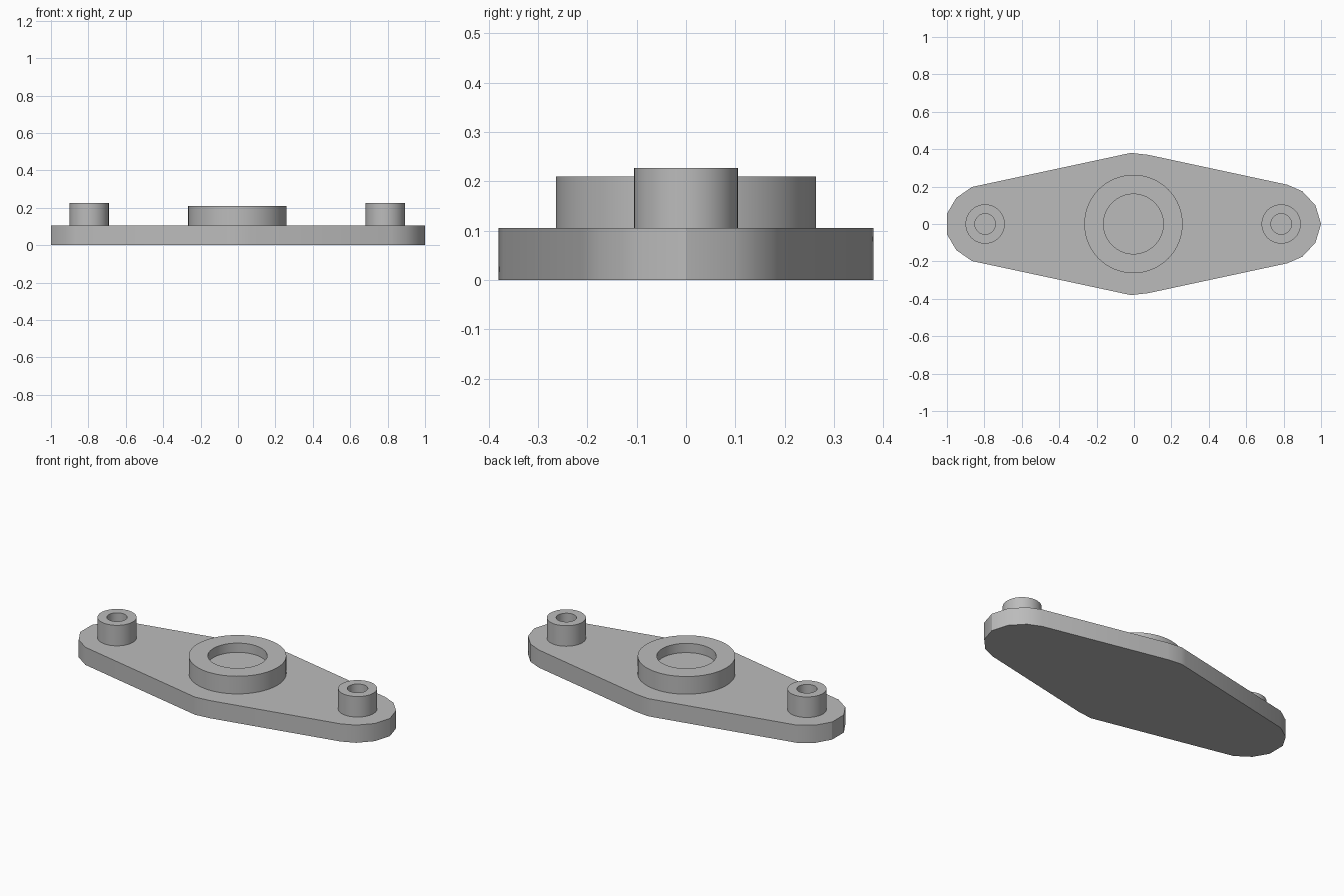
import bpy
import bmesh
from math import pi, radians
from mathutils import Matrix, Vector

cube = bpy.data.objects.get("Cube")
if cube:
    bpy.data.objects.remove(cube, do_unlink=True)

PLATE_TOP = 0.105

grey = bpy.data.materials.new("plain grey")
grey.use_nodes = True
colour = (0.5, 0.5, 0.5, 1)
grey.diffuse_color = colour
grey.node_tree.nodes["Principled BSDF"].inputs["Base Color"].default_value = colour


def finish(name, bm, location=(0, 0, 0)):
    """Turn a bmesh into a smooth shaded object with sharp edges kept."""
    bmesh.ops.recalc_face_normals(bm, faces=bm.faces)
    mesh = bpy.data.meshes.new(name)
    bm.to_mesh(mesh)
    bm.free()
    mesh.materials.append(grey)
    obj = bpy.data.objects.new(name, mesh)
    obj.location = location
    bpy.context.collection.objects.link(obj)
    bpy.ops.object.select_all(action="DESELECT")
    obj.select_set(True)
    bpy.context.view_layer.objects.active = obj
    bpy.ops.object.shade_smooth_by_angle(angle=radians(30))
    return obj


def socket(name, x, outer, inner, top, floor, segments=64):
    """Round collar standing on the plate, with a blind hole in its top."""
    profile = [(outer, PLATE_TOP), (outer, top), (inner, top), (inner, floor)]
    bm = bmesh.new()
    rings = []
    for radius, z in profile:
        ring = [bm.verts.new(Matrix.Rotation(2 * pi * i / segments, 3, "Z")
                             @ Vector((radius, 0, z))) for i in range(segments)]
        rings.append(ring)
    for low, high in zip(rings, rings[1:]):
        for i in range(segments):
            j = (i + 1) % segments
            bm.faces.new((low[i], low[j], high[j], high[i]))
    bm.faces.new(rings[-1])
    bmesh.ops.recalc_face_normals(bm, faces=bm.faces)
    return finish(name, bm, (x, 0, 0))


# Flange plate: back half of the outline, mirrored to the front
back_edge = [(0.97, 0.10), (0.90, 0.175), (0.82, 0.21), (0.075, 0.37),
             (-0.015, 0.38), (-0.05, 0.373), (-0.866, 0.198),
             (-0.95, 0.14), (-1, 0.055)]
outline = [(1, 0)] + back_edge + [(x, -y) for x, y in reversed(back_edge)]
bm = bmesh.new()
base = bm.faces.new([bm.verts.new((x, y, 0)) for x, y in outline])
raised = bmesh.ops.extrude_face_region(bm, geom=[base], use_keep_orig=True)
bmesh.ops.translate(bm, vec=(0, 0, PLATE_TOP),
                    verts=[v for v in raised["geom"] if isinstance(v, bmesh.types.BMVert)])
finish("flange_plate", bm)

# Central collar and the two end bosses
socket("central_collar", -0.003, 0.263, 0.16, 0.21, 0.155)
for side, x in (("right", -0.796), ("left", 0.787)):
    socket(side + "_boss", x, 0.105, 0.055, 0.227, 0.12)
